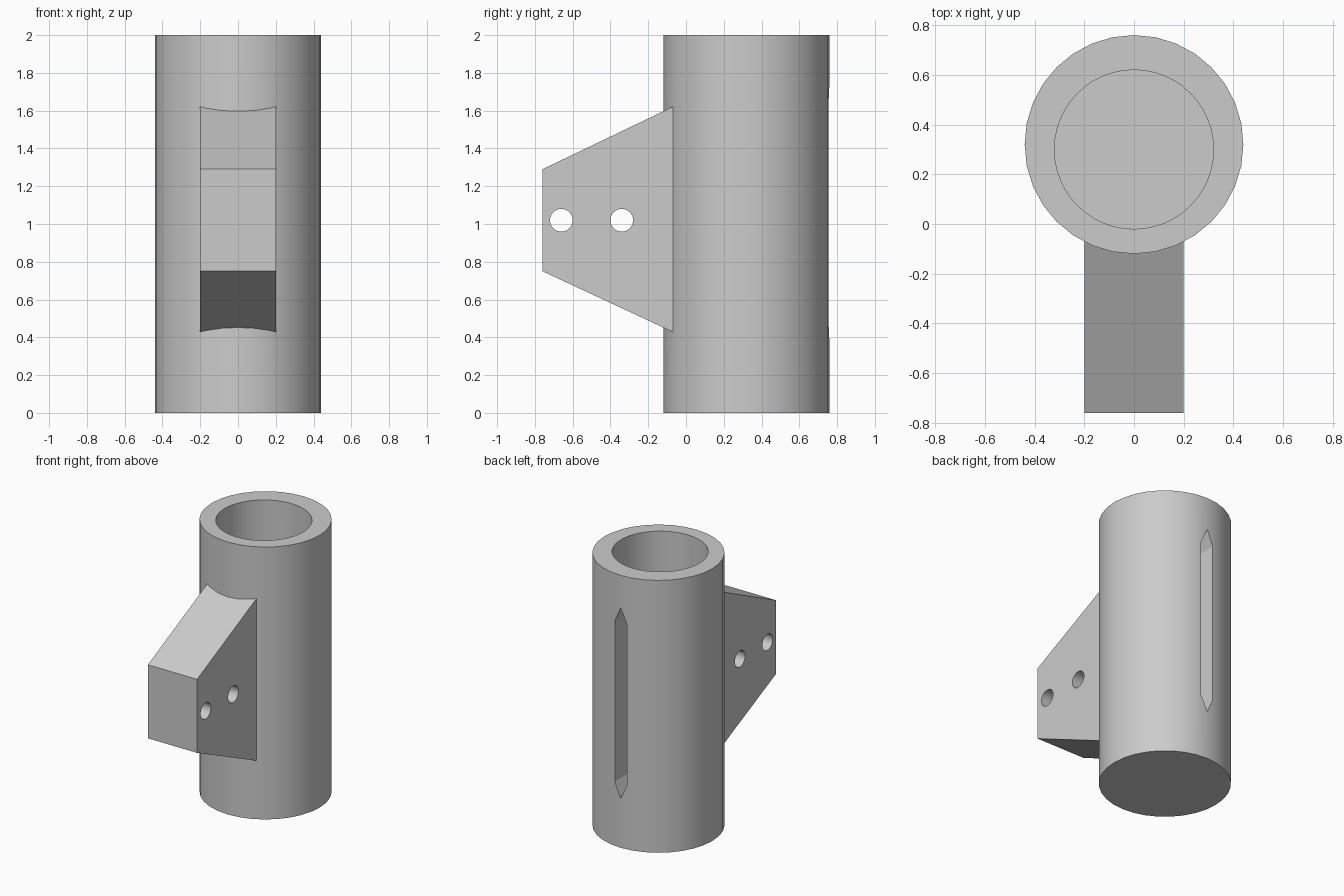
import bpy
import bmesh
from math import radians
from mathutils import Matrix, Vector

if "Cube" in bpy.data.objects:
    bpy.data.objects.remove(bpy.data.objects["Cube"], do_unlink=True)

grey = bpy.data.materials.new("plain grey")
grey.use_nodes = True
grey.diffuse_color = (0.6, 0.6, 0.6, 1)
grey.node_tree.nodes["Principled BSDF"].inputs["Base Color"].default_value = (0.6, 0.6, 0.6, 1)


def make_object(name, bm):
    bmesh.ops.recalc_face_normals(bm, faces=bm.faces[:])
    mesh = bpy.data.meshes.new(name)
    bm.to_mesh(mesh)
    bm.free()
    mesh.materials.append(grey)
    obj = bpy.data.objects.new(name, mesh)
    bpy.context.collection.objects.link(obj)
    return obj


def cylinder(name, radius, length, center, sides, along_x=False):
    bm = bmesh.new()
    turn = Matrix.Rotation(radians(90 if along_x else 0), 4, "Y")
    bmesh.ops.create_cone(bm, cap_ends=True, segments=sides, radius1=radius, radius2=radius,
                          depth=length, matrix=Matrix.Translation(center) @ turn)
    return make_object(name, bm)


def prism(name, profile, sweep):
    bm = bmesh.new()
    face = bm.faces.new([bm.verts.new(p) for p in profile])
    new = bmesh.ops.extrude_face_region(bm, geom=[face])["geom"]
    bmesh.ops.translate(bm, vec=Vector(sweep), verts=[v for v in new if isinstance(v, bmesh.types.BMVert)])
    return make_object(name, bm)


def combine(target, tool, operation):
    mod = target.modifiers.new(operation.lower(), "BOOLEAN")
    mod.operation = operation
    mod.solver = "EXACT"
    mod.object = tool
    bpy.context.view_layer.objects.active = target
    bpy.ops.object.modifier_apply(modifier=mod.name)
    bpy.data.objects.remove(tool, do_unlink=True)


# Round body
holder = cylinder("tube_holder", 0.44, 2, (0, 0.32, 1), 32)

# Tapered mounting bracket on the front, sunk into the tube wall
side = [(-0.76, 0.75), (-0.76, 1.29), (-0.03, 1.64), (-0.03, 0.41)]
bracket = prism("bracket", [(-0.2, y, z) for y, z in side], (0.4, 0, 0))
combine(holder, bracket, "UNION")

# Bore, closed at the bottom
combine(holder, cylinder("bore", 0.32, 2, (0, 0.30, 1.12), 48), "DIFFERENCE")

# Cross holes through the bracket
for y in (-0.66, -0.34):
    combine(holder, cylinder("cross_hole", 0.06, 1, (0, y, 1.02), 32, True), "DIFFERENCE")

# Pointed slot through the back wall
outline = [(0, 0.36), (0.05, 0.47), (0.05, 1.65), (0, 1.76), (-0.05, 1.65), (-0.05, 0.47)]
combine(holder, prism("back_slot", [(x, 0.5, z) for x, z in outline], (0, 0.4, 0)), "DIFFERENCE")

# Smooth round walls, sharp corners
bpy.ops.object.select_all(action="DESELECT")
holder.select_set(True)
bpy.context.view_layer.objects.active = holder
bpy.ops.object.shade_smooth_by_angle(angle=radians(20))
